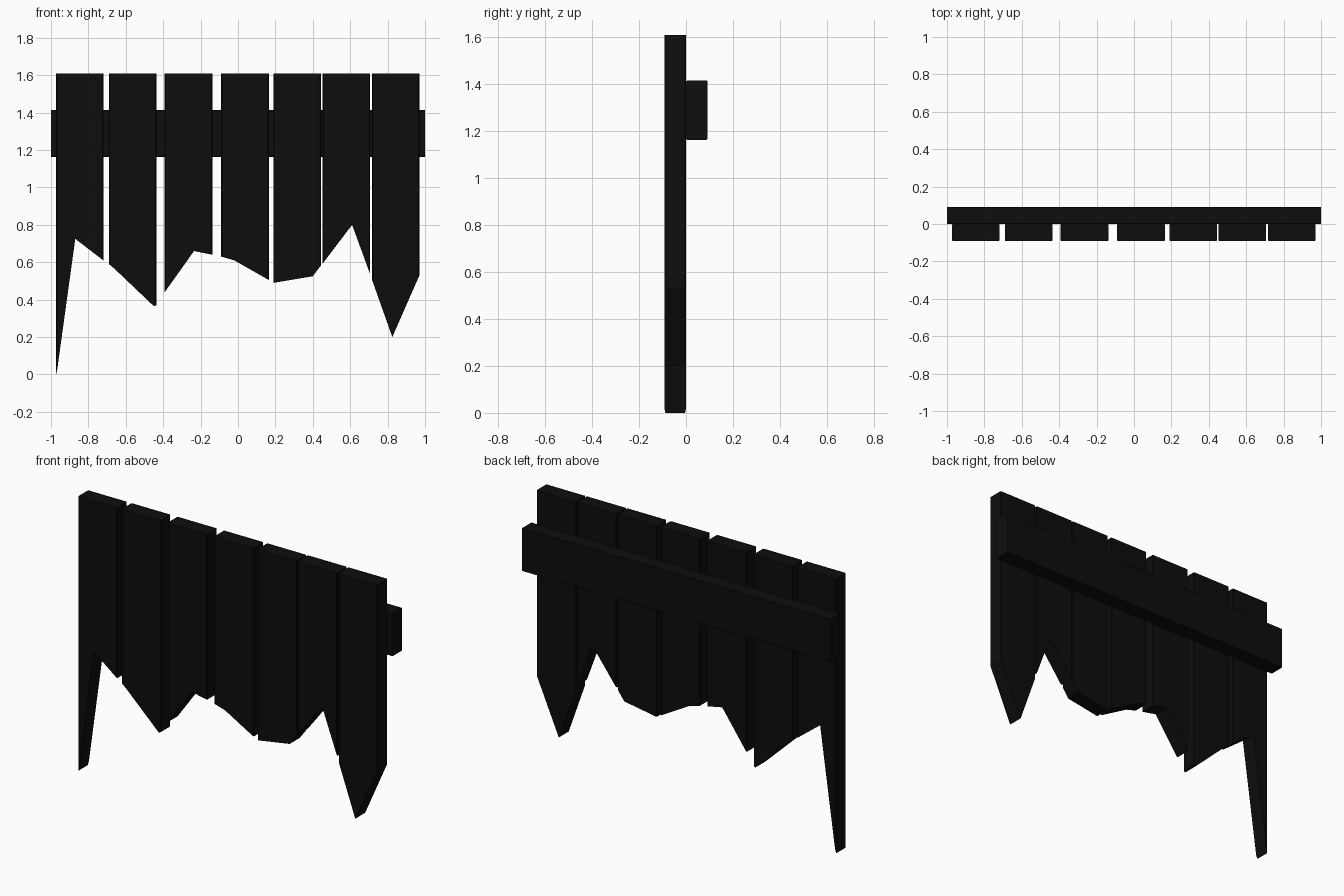
import bpy, bmesh

if "Cube" in bpy.data.objects:
    bpy.data.objects.remove(bpy.data.objects["Cube"])

TOP = 1.61
BEVEL = 0.004

mat = bpy.data.materials.new("charred black")
mat.diffuse_color = (0.004, 0.004, 0.004, 1)
mat.use_nodes = True
mat.node_tree.nodes["Principled BSDF"].inputs["Base Color"].default_value = mat.diffuse_color


def prism(name, outline, y0, y1, axis):
    """Extrude an x-z outline from y0 to y1, softening long edges along axis."""
    bm = bmesh.new()
    face = bm.faces.new([bm.verts.new((x, y0, z)) for x, z in outline])
    ext = bmesh.ops.extrude_face_region(bm, geom=[face])
    verts = [g for g in ext["geom"] if isinstance(g, bmesh.types.BMVert)]
    bmesh.ops.translate(bm, verts=verts, vec=(0, y1 - y0, 0))
    bmesh.ops.recalc_face_normals(bm, faces=bm.faces)
    edges = []
    for e in bm.edges:
        d = (e.verts[0].co - e.verts[1].co).normalized()
        if abs(d[axis]) > 0.999:
            edges.append(e)
    bmesh.ops.bevel(bm, geom=edges, offset=BEVEL, segments=1,
                    affect='EDGES', clamp_overlap=True)
    mesh = bpy.data.meshes.new(name)
    bm.to_mesh(mesh)
    bm.free()
    mesh.materials.append(mat)
    obj = bpy.data.objects.new(name, mesh)
    bpy.context.collection.objects.link(obj)
    return obj


# Broken lower edge of each plank, left to right
broken_edges = [
    [(-0.972, 0.0), (-0.966, 0.03), (-0.87, 0.725), (-0.72, 0.61)],
    [(-0.69, 0.59), (-0.66, 0.565), (-0.45, 0.365), (-0.437, 0.37)],
    [(-0.392, 0.44), (-0.235, 0.66), (-0.137, 0.64)],
    [(-0.09, 0.63), (-0.02, 0.61), (0.165, 0.505)],
    [(0.19, 0.49), (0.40, 0.525), (0.443, 0.582)],
    [(0.452, 0.592), (0.61, 0.80), (0.707, 0.535)],
    [(0.717, 0.505), (0.825, 0.20), (0.97, 0.53)],
]
for i, edge in enumerate(broken_edges):
    outline = edge + [(edge[-1][0], TOP), (edge[0][0], TOP)]
    prism(f"plank_{i + 1}", outline, -0.092, 0.0, 2)

# Horizontal rail behind the planks
prism("back_rail", [(-1, 1.163), (1, 1.163), (1, 1.415), (-1, 1.415)], 0.0, 0.092, 0)
